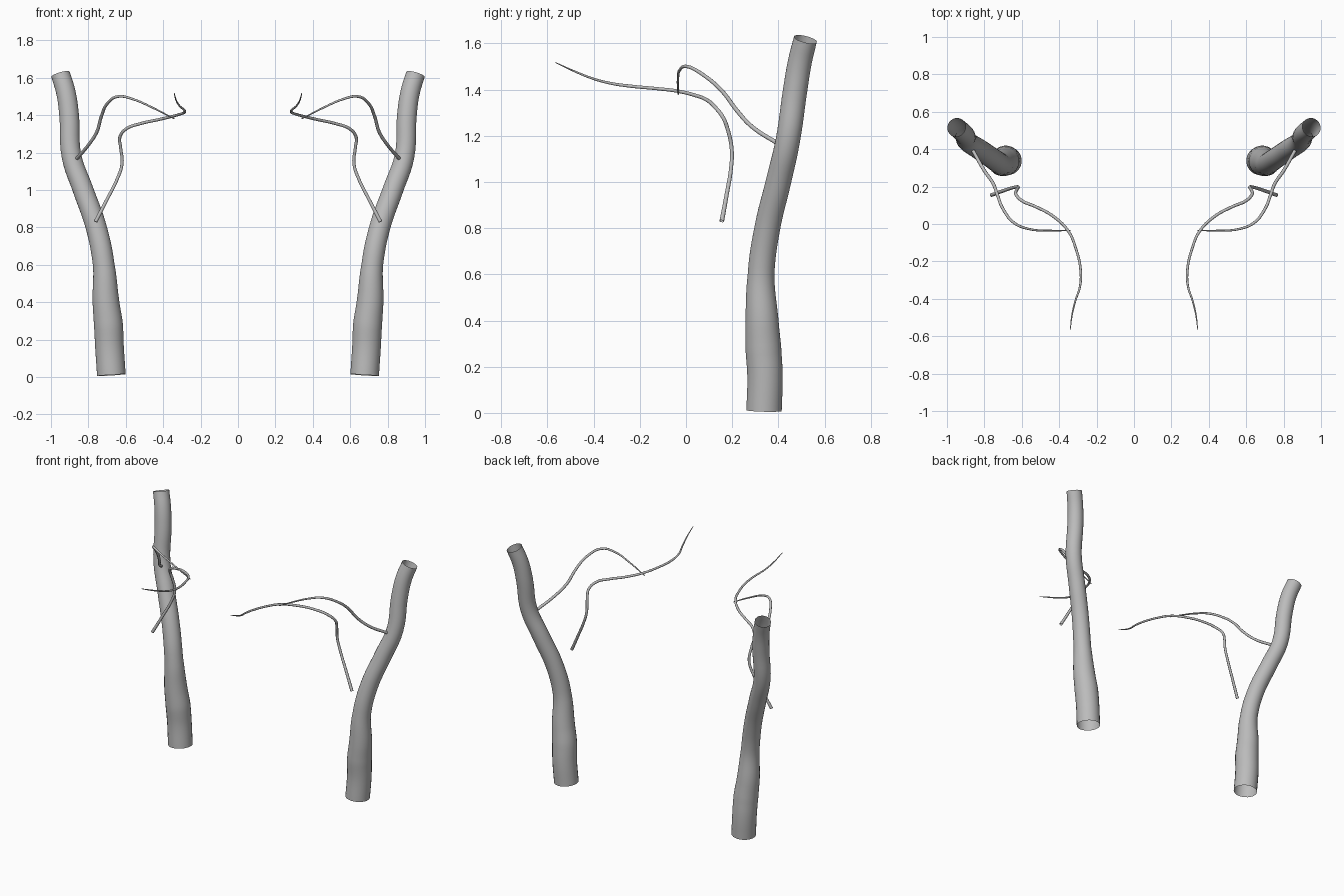
import bpy

grey = bpy.data.materials.new("plain grey")
grey.diffuse_color = (0.5, 0.5, 0.5, 1)


def tube(name, points, sides):
    """Open tapered tube through (x, y, z, radius) points, mirrored across x."""
    cu = bpy.data.curves.new(name, 'CURVE')
    cu.dimensions = '3D'
    cu.bevel_depth = 1.0
    cu.bevel_resolution = sides // 2 - 2
    cu.resolution_u = 6
    cu.use_fill_caps = False
    sp = cu.splines.new('BEZIER')
    sp.bezier_points.add(len(points) - 1)
    for bp, (x, y, z, r) in zip(sp.bezier_points, points):
        bp.co = (x, y, z)
        bp.radius = r
        bp.handle_left_type = bp.handle_right_type = 'AUTO'
    ob = bpy.data.objects.new(name, cu)
    bpy.context.collection.objects.link(ob)
    bpy.ops.object.select_all(action='DESELECT')
    ob.select_set(True)
    bpy.context.view_layer.objects.active = ob
    bpy.ops.object.convert(target='MESH')
    ob = bpy.context.object
    ob.name = name
    ob.data.materials.clear()
    ob.data.materials.append(grey)
    bpy.ops.object.shade_smooth()
    mirror = ob.modifiers.new("mirror", 'MIRROR')
    mirror.use_mirror_merge = False
    return ob


# thick main vessel
tube("main_vessel", [
    (0.677, 0.338, 0.010, 0.077), (0.687, 0.342, 0.16, 0.077),
    (0.693, 0.335, 0.28, 0.078), (0.706, 0.329, 0.40, 0.072),
    (0.718, 0.325, 0.60, 0.058), (0.758, 0.352, 0.80, 0.056),
    (0.828, 0.400, 1.00, 0.055), (0.890, 0.441, 1.18, 0.053),
    (0.903, 0.473, 1.40, 0.053), (0.920, 0.493, 1.52, 0.052),
    (0.949, 0.517, 1.618, 0.051)], 24)

# thin branch leaving the main vessel
tube("upper_branch", [
    (0.865, 0.40, 1.165, 0.0095), (0.80, 0.285, 1.24, 0.009),
    (0.755, 0.22, 1.31, 0.009), (0.73, 0.155, 1.395, 0.0085),
    (0.70, 0.08, 1.46, 0.008), (0.64, 0.005, 1.50, 0.0075),
    (0.56, -0.027, 1.485, 0.006), (0.457, -0.035, 1.44, 0.005),
    (0.34, -0.034, 1.38, 0.003)], 12)

# long thin branch reaching forward
tube("forward_branch", [
    (0.762, 0.155, 0.83, 0.010), (0.70, 0.177, 0.95, 0.009),
    (0.645, 0.195, 1.06, 0.0085), (0.62, 0.198, 1.14, 0.0085),
    (0.628, 0.18, 1.23, 0.0085), (0.632, 0.16, 1.28, 0.0085),
    (0.60, 0.125, 1.325, 0.0085), (0.52, 0.09, 1.355, 0.008),
    (0.43, 0.04, 1.375, 0.008), (0.35, -0.04, 1.394, 0.0075),
    (0.31, -0.134, 1.405, 0.007), (0.286, -0.24, 1.415, 0.007),
    (0.288, -0.33, 1.428, 0.006), (0.313, -0.41, 1.45, 0.005),
    (0.33, -0.48, 1.478, 0.004), (0.341, -0.565, 1.517, 0.002)], 12)
